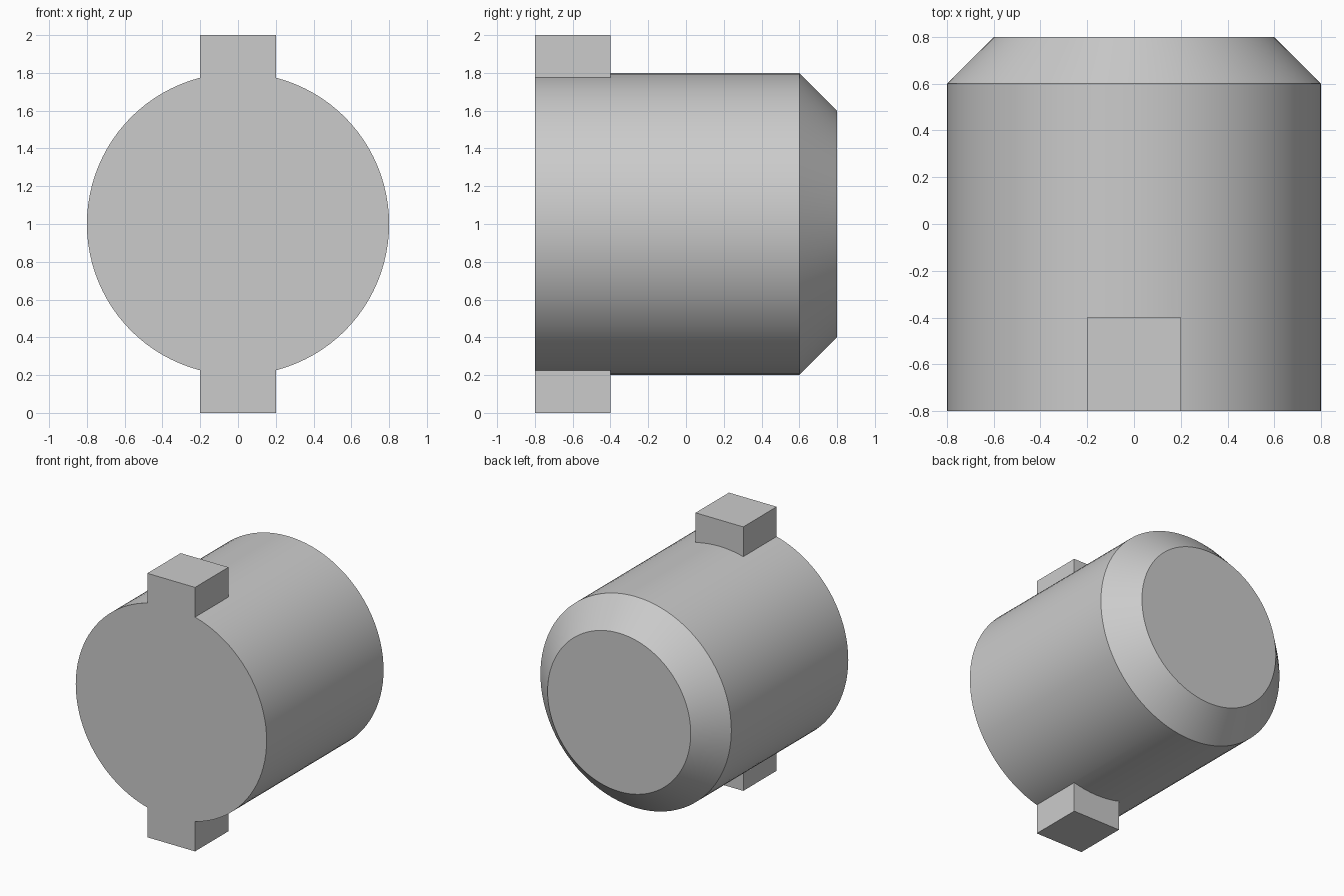
import bpy
import bmesh
import math
from mathutils import Matrix

cube = bpy.data.objects.get("Cube")
if cube:
    bpy.data.objects.remove(cube, do_unlink=True)

grey = bpy.data.materials.new("light grey")
grey.use_nodes = True
COLOUR = (0.6, 0.6, 0.6, 1)
grey.diffuse_color = COLOUR
grey.node_tree.nodes["Principled BSDF"].inputs["Base Color"].default_value = COLOUR

RADIUS, CHAMFER, CENTRE = 0.8, 0.2, 1.0
FRONT, BACK = -0.8, 0.8
SIDES = 96


def make_object(name, bm):
    bmesh.ops.recalc_face_normals(bm, faces=bm.faces)
    mesh = bpy.data.meshes.new(name)
    bm.to_mesh(mesh)
    bm.free()
    mesh.materials.append(grey)
    obj = bpy.data.objects.new(name, mesh)
    bpy.context.collection.objects.link(obj)
    return obj


# Plug body: capped rings along y, chamfered at the back
bm = bmesh.new()
rings = []
for y, r in ((FRONT, RADIUS), (BACK - CHAMFER, RADIUS), (BACK, RADIUS - CHAMFER)):
    angles = [2 * math.pi * i / SIDES for i in range(SIDES)]
    rings.append([bm.verts.new((r * math.cos(a), y, CENTRE + r * math.sin(a))) for a in angles])
for low, high in zip(rings, rings[1:]):
    for i in range(SIDES):
        j = (i + 1) % SIDES
        bm.faces.new((low[i], low[j], high[j], high[i]))
bm.faces.new(rings[0])
bm.faces.new(rings[-1])
body = make_object("plug_body", bm)

# Key bar through the front of the body, forming the top and bottom lugs
bm = bmesh.new()
bmesh.ops.create_cube(bm, size=1)
bmesh.ops.transform(bm, verts=bm.verts,
                    matrix=Matrix.Translation((0, FRONT + 0.2, CENTRE)) @ Matrix.Diagonal((0.4, 0.4, 2, 1)))
key_bar = make_object("key_bar", bm)
key_bar.hide_render = True

# Fuse the bar and body into one solid
bpy.context.view_layer.objects.active = body
body.select_set(True)
key_bar.select_set(False)
union = body.modifiers.new("lugs", "BOOLEAN")
union.operation = "UNION"
union.solver = "EXACT"
union.object = key_bar
bpy.ops.object.modifier_apply(modifier=union.name)
bpy.data.objects.remove(key_bar, do_unlink=True)

# Merge the coplanar front faces, then smooth only the round sides
bm = bmesh.new()
bm.from_mesh(body.data)
bmesh.ops.remove_doubles(bm, verts=bm.verts, dist=0.0001)
bmesh.ops.dissolve_limit(bm, angle_limit=math.radians(0.5), verts=bm.verts, edges=bm.edges)
bm.to_mesh(body.data)
bm.free()
bpy.ops.object.shade_smooth_by_angle(angle=math.radians(25))
